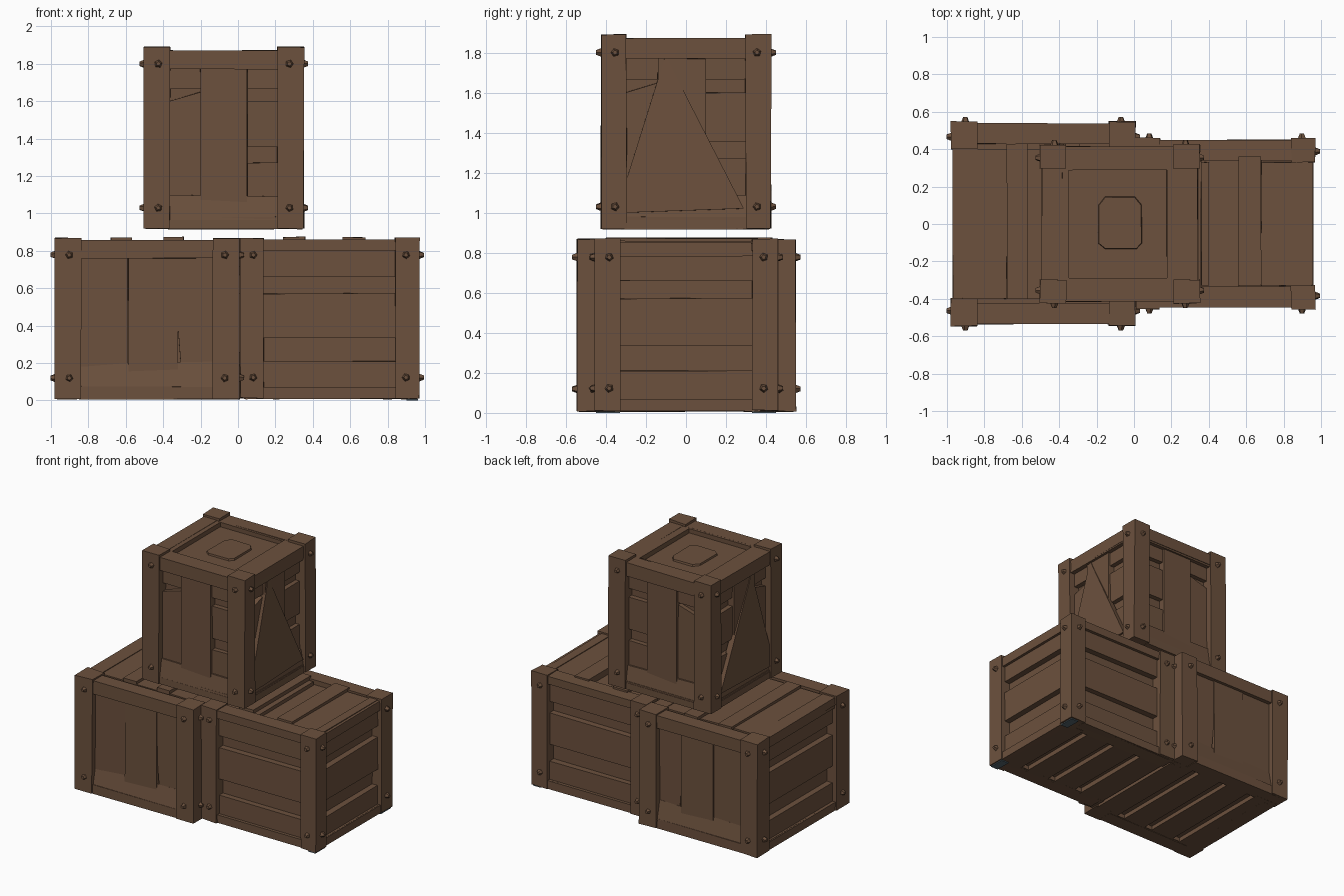
import bpy, bmesh, math, random
from mathutils import Vector, Matrix

if "Cube" in bpy.data.objects:
    bpy.data.objects.remove(bpy.data.objects["Cube"])
random.seed(4)

def material(name, rgb):
    m = bpy.data.materials.new(name)
    m.diffuse_color = (*rgb, 1)
    m.use_nodes = True
    m.node_tree.nodes["Principled BSDF"].inputs["Base Color"].default_value = m.diffuse_color
    return m

WOOD = material("brown wood", (0.150, 0.082, 0.047))
STEEL = material("blue grey", (0.085, 0.125, 0.15))
parts = {}

def bm_of(name):
    return parts.setdefault(name, bmesh.new())

def prism(name, front, back, wear=0.004):
    # Joins two matching outlines, with slight hand-hewn unevenness
    bm = bm_of(name)
    j = lambda p: Vector([a + random.uniform(-wear, wear) for a in p])
    a = [bm.verts.new(j(p)) for p in front]
    b = [bm.verts.new(j(p)) for p in back]
    bm.faces.new(a)
    bm.faces.new(b[::-1])
    n = len(a)
    for i in range(n):
        bm.faces.new((a[i], b[i], b[(i + 1) % n], a[(i + 1) % n]))

def box(name, x0, x1, y0, y1, z0, z1, wear=0.003):
    ring = [(x0, y0), (x1, y0), (x1, y1), (x0, y1)]
    prism(name, [(x, y, z0) for x, y in ring], [(x, y, z1) for x, y in ring], wear)

def place(c, face, u, z, d):
    # u runs along the face, d is depth inwards from it
    x0, x1, y0, y1 = c[:4]
    return {"front": (u, y0 + d, z), "back": (u, y1 - d, z),
            "left": (x0 + d, u, z), "right": (x1 - d, u, z)}[face]

def plate(name, c, face, pts, d, back):
    # Points are (u, z) or (u, z, own depth)
    prism(name, [place(c, face, p[0], p[1], p[2] if len(p) > 2 else d) for p in pts],
          [place(c, face, p[0], p[1], back) for p in pts], 0.002)

def board(name, c, face, u0, u1, z0, z1, d=0.035, back=0.1, slant=0.0):
    plate(name, c, face, [(u0, z0), (u1, z0), (u1, z1 + slant), (u0, z1)], d, back)

def bolt(name, c, face, u, z):
    n = Vector(place(c, face, 0, 0, 0)) - Vector(place(c, face, 0, 0, 1))
    rot = Vector((0, 0, 1)).rotation_difference(n).to_matrix().to_4x4()
    bmesh.ops.create_cone(bm_of(name), cap_ends=True, segments=5, radius1=0.026, radius2=0.012,
        depth=0.035, matrix=Matrix.Translation(place(c, face, u, z, -0.006)) @ rot
        @ Matrix.Rotation(random.random() * 6, 4, 'Z'))

SIDES = ("front", "back", "left", "right")

def span(c, face):
    return c[0:2] if face in ("front", "back") else c[2:4]

def frame(name, c, pw, pd, zb, zt, rails):
    # Corner posts, core, side rails and bolts; rails = {face: (bottom top, top bottom)}
    x0, x1, y0, y1, z0, z1 = c
    for xa in (x0, x1 - pw):
        for ya in (y0, y1 - pd):
            box(name + "_posts", xa, xa + pw, ya, ya + pd, z0 + 0.004, z1)
    box(name + "_core", x0 + .08, x1 - .08, y0 + .08, y1 - .08, z0 + .035, zt - .035, 0)
    for f in SIDES:
        w = pw if f in ("front", "back") else pd
        a, b = span(c, f)
        lo, hi = rails[f]
        board(name + "_rails", c, f, a + w - .01, b - w + .01, zb, lo, 0.01, 0.12)
        if hi:
            board(name + "_rails", c, f, a + w - .01, b - w + .01, hi, zt, 0.01, 0.12)
        for u in (a + w * .55, b - w * .55):
            for z in (z0 + .115, z1 - .09):
                bolt(name + "_bolts", c, f, u, z)

def slatted(name, c, f, a, b, top):
    # Horizontal boards with two deep gaps
    board(name, c, f, a, b, 0.06, 0.21)
    board(name, c, f, a, b, 0.335, 0.57, slant=0.004)
    board(name, c, f, a, b, 0.66, top, slant=0.0)

# Lower left crate: vertical boards front and back, slats on the ends
L = (-0.98, 0.008, -0.545, 0.548, 0.005, 0.868)
frame("left_crate", L, 0.142, 0.148, 0.006, 0.858,
      {"front": (.075, .76), "back": (.075, .76), "left": (.07, .80), "right": (.07, .80)})
for f in ("front", "back"):
    nm = "left_crate_boards"
    board(nm, L, f, -0.84, -0.592, 0.07, 0.77, 0.04)
    board(nm, L, f, -0.587, -0.32, 0.07, 0.77, 0.032)
    plate(nm, L, f, [(-.295, .07), (-.12, .07), (-.12, .77), (-.35, .77)], 0.042, 0.1)
    plate("left_crate_sill", L, f, [(-.84, .07, .012), (-.12, .07, .012), (-.12, .21, .04),
                                    (-.84, .195, .04)], 0, 0.1)
for f in ("left", "right"):
    slatted("left_crate_slats", L, f, -0.41, 0.41, 0.81)

# Lower right crate: slats on every side
R = (0.010, 0.97, -0.455, 0.46, 0.008, 0.868)
frame("right_crate", R, 0.13, 0.13, 0.01, 0.86,
      {"front": (.07, .80), "back": (.07, .80), "left": (.07, .80), "right": (.07, None)})
for f in SIDES:
    a, b = span(R, f)
    slatted("right_crate_slats", R, f, a + .12, b - .12, 0.858 if f == "right" else 0.81)

# Lids and undersides of the lower crates: boards across with raised battens
for name, c, lids, battens, w in (
        ("left_crate", L, ((-.965, -.68), (-.57, -.40), (-.29, -.01)), ((-.68, -.57), (-.40, -.29)), .40),
        ("right_crate", R, ((.03, .24), (.36, .40), (.68, .955)), ((.24, .36), (.56, .68)), .33)):
    for a, b in lids:
        box(name + "_lid", a, b, -w, w, 0.78, 0.852)
    for a, b in battens:
        box(name + "_battens", a, b, -w + .0, w + .03, 0.80, 0.874)
    x0, x1, y0, y1 = c[:4]
    for s in range(4):
        a = x0 + .02 + s * (x1 - x0 - .04) / 3.7
        box(name + "_floor_boards", a, min(a + .19, x1 - .02), y0 + .1, y1 - .1, 0.008, 0.07)
    for ya, yb in ((y0 + .02, y0 + .13), (y1 - .13, y1 - .02)):
        box(name + "_floor_rails", x0 + .03, x1 - .03, ya, yb, 0.009, 0.07)

# Small grey plates below the right crate
for y in (-.39, .39):
    box("corner_foot_plate", .90, .962, y - .06, y + .06, 0.0005, 0.008, 0)

# Upper crate: a tall board on each side in front of split horizontal ones
T = (-0.503, 0.352, -0.425, 0.425, 0.915, 1.89)
frame("top_crate", T, 0.14, 0.128, 0.917, 1.872, {f: (.965, 1.78) for f in SIDES})
for f in SIDES:
    a, b = span(T, f)
    w = .135 if f in ("front", "back") else .122
    a, b = a + w, b - w
    m0, m1 = (-.20, .05) if w > .13 else (-.14, .10)
    nm = "top_crate_boards"
    board(nm, T, f, m0, m1, 1.0, 1.785, 0.03)
    board(nm, T, f, a, m0, 1.0, 1.60, 0.045, slant=.05)
    board(nm, T, f, a, m0, 1.665, 1.785, 0.045)
    board(nm, T, f, m1, b, 1.0, 1.27, 0.045)
    board(nm, T, f, m1, b, 1.355, 1.60, 0.045)
    board(nm, T, f, m1, b, 1.665, 1.785, 0.045)
    plate("top_crate_sill", T, f, [(a, .96, .012), (b, .96, .012), (b, 1.09, .035),
                                   (a, 1.10, .035)], 0, 0.1)
# Splintered triangular panels
for f in ("right", "left"):
    plate("splintered_panel", T, f, [(-.35, 1.0, .01), (.29, 1.02, .01), (-.06, 1.70, .025),
                                     (-.10, 1.79, .025)], 0, 0.06)

# Upper crate lid: rim, sunken panel, eight-sided knob; and a floor rim
for z0, z1 in ((1.77, 1.870), (.918, .98)):
    box("top_crate_rim", -.49, -.35, -.31, .31, z0, z1)
    box("top_crate_rim", .175, .34, -.31, .31, z0, z1)
    for s in (-1, 1):
        box("top_crate_rim", -.37, .22, min(s * .29, s * .412), max(s * .29, s * .412), z0, z1)
box("top_crate_lid", -.36, .20, -.30, .30, 1.75, 1.81)
knob = [(-.20, -.11), (-.16, -.14), (.02, -.14), (.05, -.11), (.05, .11), (.01, .155), (-.16, .155), (-.20, .11)]
prism("lid_knob", [(x, y, 1.80) for x, y in knob],
      [(-.075 + (x + .075) * .9, y * .92, 1.85) for x, y in knob], 0.002)

for name, bm in parts.items():
    bmesh.ops.recalc_face_normals(bm, faces=bm.faces)
    for v in bm.verts:
        v.co.z = max(v.co.z, 0)
    me = bpy.data.meshes.new(name)
    bm.to_mesh(me)
    bm.free()
    me.materials.append(STEEL if name == "corner_foot_plate" else WOOD)
    ob = bpy.data.objects.new(name, me)
    bpy.context.collection.objects.link(ob)
